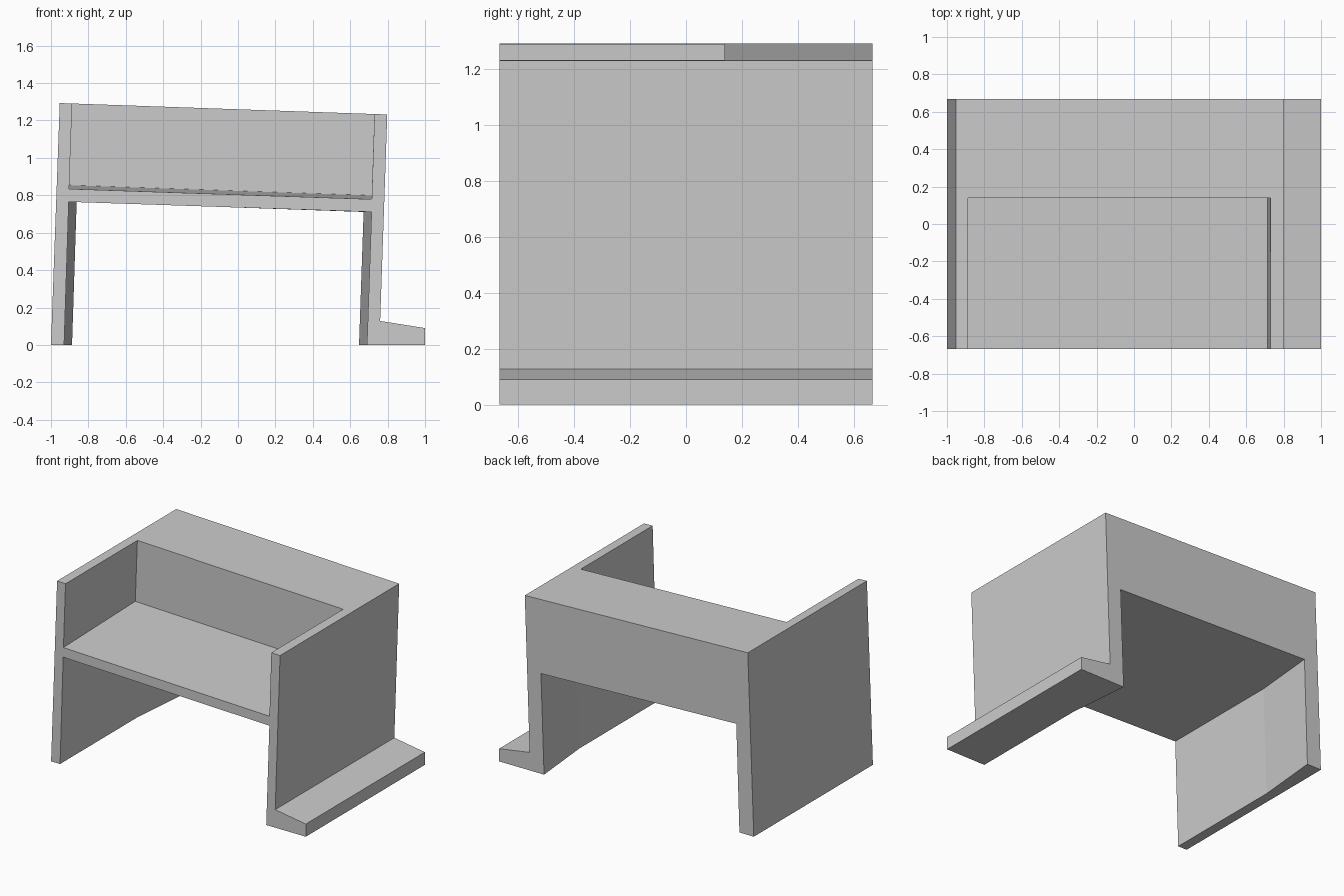
import bpy
import bmesh

default = bpy.data.objects.get("Cube")
if default:
    bpy.data.objects.remove(default, do_unlink=True)

grey = bpy.data.materials.new("plain grey")
grey.use_nodes = True
grey.diffuse_color = (0.6, 0.6, 0.6, 1)
grey.node_tree.nodes["Principled BSDF"].inputs["Base Color"].default_value = (0.6, 0.6, 0.6, 1)


def loft(name, sections):
    """Join matching (x, z) profiles, each given with its depth y, into a closed solid."""
    bm = bmesh.new()
    rings = [[bm.verts.new((x, y, z)) for x, z in profile] for y, profile in sections]
    n = len(rings[0])
    bm.faces.new(rings[0])
    bm.faces.new(rings[-1][::-1])
    for a, b in zip(rings, rings[1:]):
        for i in range(n):
            j = (i + 1) % n
            bm.faces.new((a[i], b[i], b[j], a[j]))
    bmesh.ops.recalc_face_normals(bm, faces=bm.faces)
    mesh = bpy.data.meshes.new(name)
    bm.to_mesh(mesh)
    bm.free()
    mesh.materials.append(grey)
    obj = bpy.data.objects.new(name, mesh)
    bpy.context.collection.objects.link(obj)
    return obj


def cut(target, cutter):
    """Subtract a helper solid, then remove it."""
    cutter.hide_render = True
    mod = target.modifiers.new("cut", "BOOLEAN")
    mod.operation = "DIFFERENCE"
    mod.solver = "EXACT"
    mod.object = cutter
    bpy.context.view_layer.objects.active = target
    bpy.ops.object.modifier_apply(modifier=mod.name)
    bpy.data.objects.remove(cutter, do_unlink=True)


HALF = 0.668    # half depth
FRONT, BACK = -0.75, 0.75

# Leaning outer block with a foot ledge on the left side
outer = [(-1, 0), (-0.953, 1.293), (0.798, 1.232), (0.76, 0.128), (1, 0.09), (1, 0)]
body = loft("bench_body", [(-HALF, outer), (HALF, outer)])


# Opening between the legs, narrowing behind the bend so the legs thicken
def opening(inset):
    return [(-0.933 + inset, -0.1), (-0.905 + inset, 0.765),
            (0.714 - inset, 0.711), (0.686 - inset, -0.1)]


cut(body, loft("leg_opening", [(FRONT, opening(0)), (0.21, opening(0)),
                               (BACK, opening(0.05))]))


# Recess above the seat, open at the front and top, floor rising to the back
def recess(rise):
    return [(-0.903, 0.834 + rise), (-0.883, 1.4), (0.735, 1.4), (0.715, 0.779 + rise)]


cut(body, loft("seat_recess", [(FRONT, recess(-0.002)), (0.138, recess(0.02))]))
